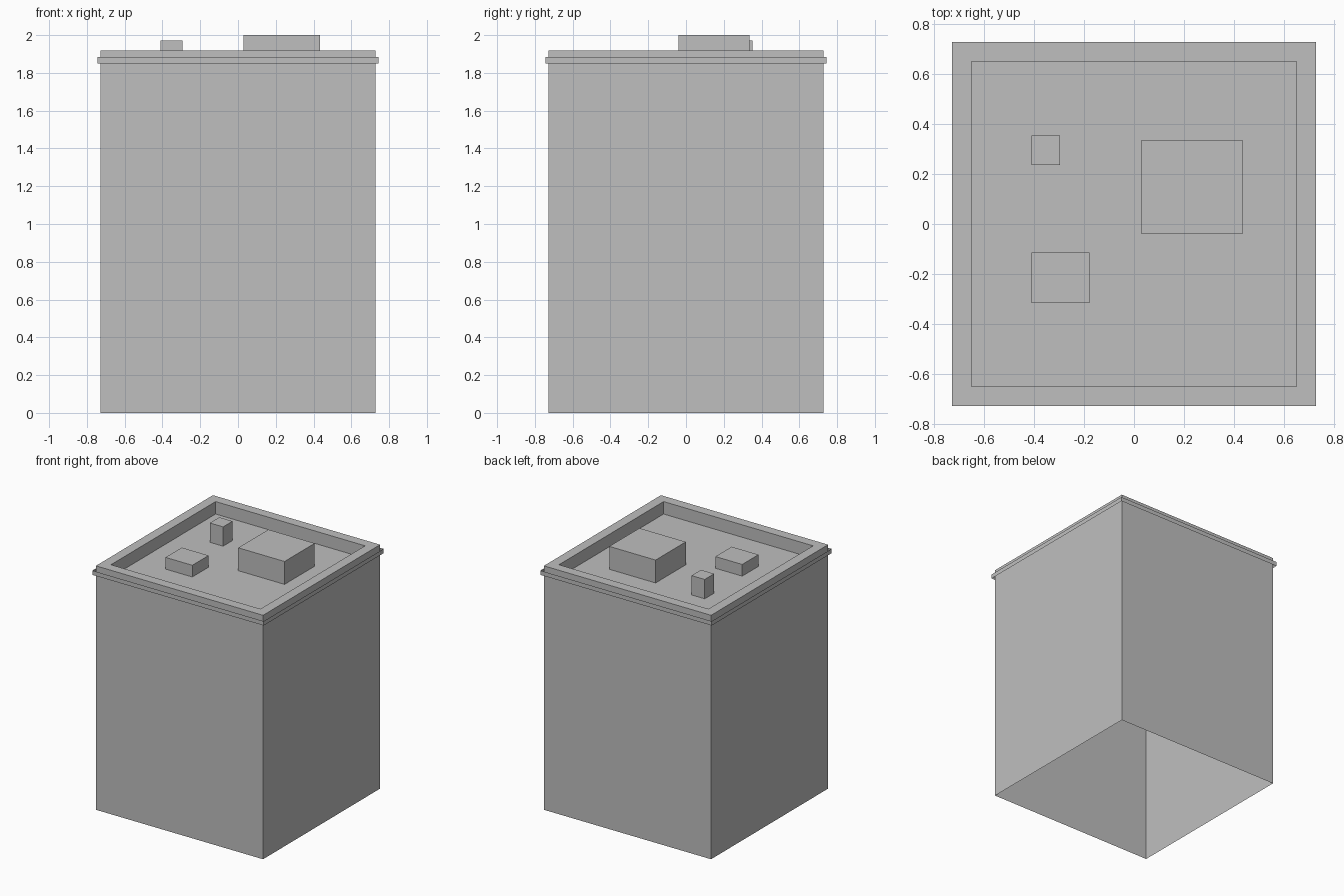
import bpy
import bmesh

default = bpy.data.objects.get("Cube")
if default:
    bpy.data.objects.remove(default, do_unlink=True)

grey = bpy.data.materials.new("concrete_grey")
grey.use_nodes = True
COLOR = (0.52, 0.52, 0.52, 1)
grey.diffuse_color = COLOR
grey.node_tree.nodes["Principled BSDF"].inputs["Base Color"].default_value = COLOR

WALL, INNER, BAND = 0.727, 0.65, 0.745
ROOF_Z, TOP_Z = 1.82, 1.918


def finish(name, bm):
    mesh = bpy.data.meshes.new(name)
    bm.to_mesh(mesh)
    bm.free()
    mesh.materials.append(grey)
    obj = bpy.data.objects.new(name, mesh)
    bpy.context.collection.objects.link(obj)
    return obj


def square_loft(name, rings, cap_end=False):
    """Join square rings given as (half width, height), optionally closing the last."""
    bm = bmesh.new()
    loops = [[bm.verts.new((sx * w, sy * w, z))
              for sx, sy in ((-1, -1), (1, -1), (1, 1), (-1, 1))]
             for w, z in rings]
    for low, high in zip(loops, loops[1:]):
        for i in range(4):
            j = (i + 1) % 4
            bm.faces.new((low[i], low[j], high[j], high[i]))
    if cap_end:
        bm.faces.new(loops[-1])
    return finish(name, bm)


def roof_box(name, x0, x1, y0, y1, top):
    bm = bmesh.new()
    bmesh.ops.create_cube(bm, size=1)
    bmesh.ops.scale(bm, vec=(x1 - x0, y1 - y0, top - ROOF_Z), verts=bm.verts)
    bmesh.ops.translate(bm, vec=((x0 + x1) / 2, (y0 + y1) / 2, (top + ROOF_Z) / 2),
                        verts=bm.verts)
    return finish(name, bm)


# Open-bottomed walls, parapet rim and sunken roof deck
square_loft("building_shell",
            [(WALL, 0), (WALL, TOP_Z), (INNER, TOP_Z), (INNER, ROOF_Z)], cap_end=True)

# Thin uncapped trim strip around the parapet
square_loft("cornice_band", [(BAND, 1.849), (BAND, 1.883)])

# Rooftop units
roof_box("stair_housing", 0.03, 0.433, -0.04, 0.335, 2.0)
roof_box("vent_stack", -0.41, -0.295, 0.236, 0.353, 1.972)
roof_box("air_unit", -0.41, -0.177, -0.315, -0.113, 1.912)
